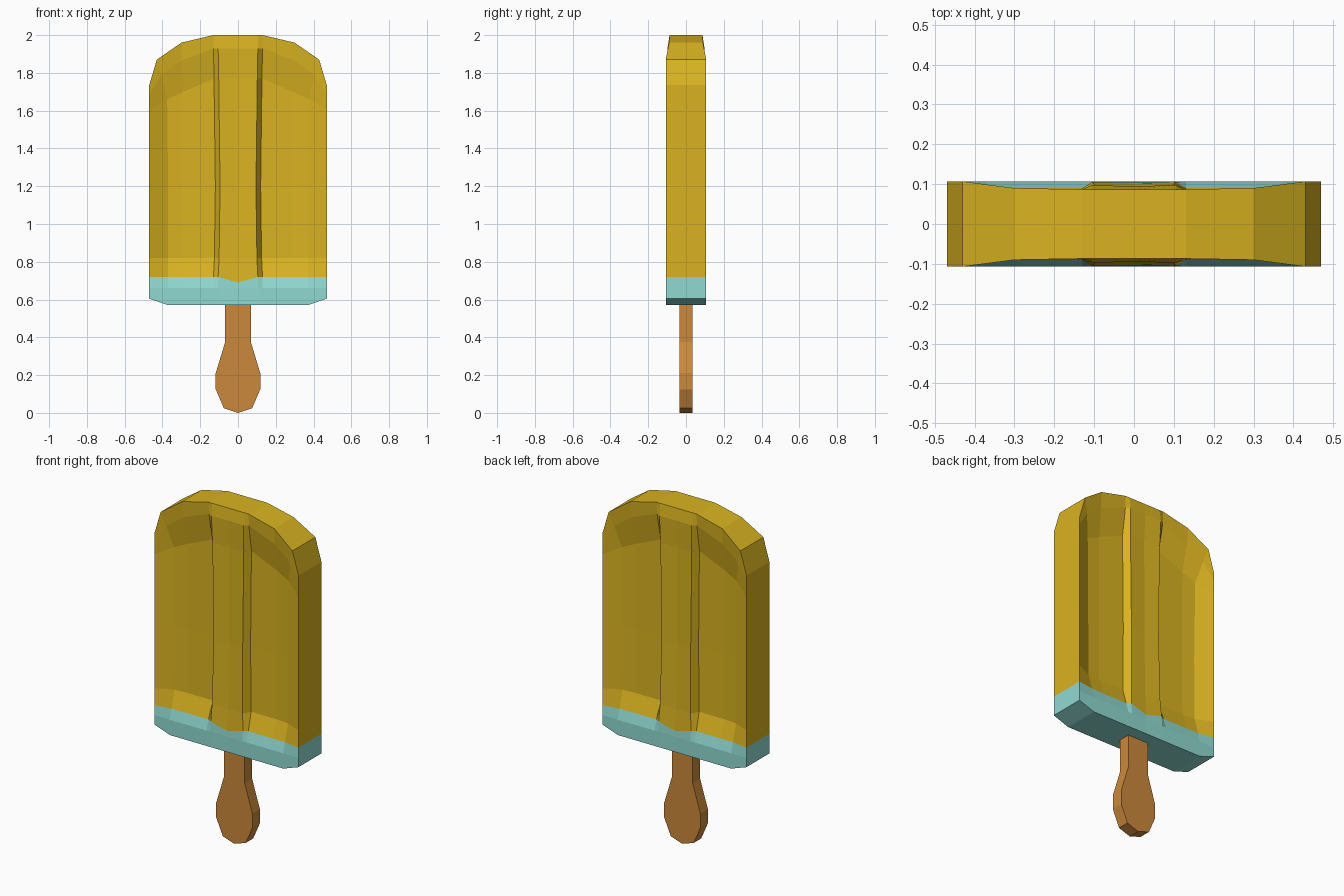
import bpy, bmesh

if "Cube" in bpy.data.objects:
    bpy.data.objects.remove(bpy.data.objects["Cube"])

def material(name, rgb):
    m = bpy.data.materials.new(name)
    m.diffuse_color = (*rgb, 1)
    m.use_nodes = True
    m.node_tree.nodes["Principled BSDF"].inputs["Base Color"].default_value = m.diffuse_color
    return m

yellow = material("yellow_ice", (0.70, 0.45, 0.015))
mint = material("mint_ice", (0.28, 0.70, 0.64))
wood = material("wood", (0.60, 0.25, 0.045))

def finish(bm, name, mats):
    bmesh.ops.recalc_face_normals(bm, faces=bm.faces)
    me = bpy.data.meshes.new(name)
    bm.to_mesh(me)
    bm.free()
    for m in mats:
        me.materials.append(m)
    ob = bpy.data.objects.new(name, me)
    bpy.context.collection.objects.link(ob)
    return ob

# Ice bar: half-columns from centre to side, each a list of (x, z, depth) from top to bottom
columns = [
    # rib centre
    [(0, 2.0, .087), (0, 1.93, .094), (0, 1.77, .085), (0, 1.2, .086),
     (0, .82, .093), (0, .69, .102), (0, .66, .105), (0, .57, .107)],
    # rib edge
    [(.105, 2.0, .087), (.105, 1.93, .098), (.102, 1.77, .092), (.095, 1.2, .092),
     (.10, .82, .099), (.105, .72, .105), (.105, .66, .107), (.105, .57, .107)],
    # panel beside the rib
    [(.13, 2.0, .087), (.13, 1.93, .084), (.127, 1.77, .056), (.12, 1.2, .054),
     (.125, .82, .056), (.13, .72, .09), (.13, .66, .107), (.13, .57, .107)],
    # panel middle
    [(.30, 1.96, .09), (.30, 1.865, .084), (.29, 1.70, .056), (.29, 1.2, .054),
     (.29, .82, .056), (.29, .72, .09), (.29, .66, .107), (.29, .57, .107)],
    # panel outer edge
    [(.43, 1.87, .107), (.405, 1.79, .092), (.375, 1.66, .062), (.37, 1.2, .06),
     (.37, .82, .062), (.37, .72, .092), (.37, .66, .107), (.37, .57, .107)],
    # bar side
    [(.47, 1.735, .107), (.47, 1.69, .107), (.47, 1.61, .107), (.47, 1.2, .107),
     (.47, .82, .107), (.47, .72, .107), (.47, .66, .107), (.47, .605, .107)],
]
full = [[(-x, z, y) for x, z, y in c] for c in columns[:0:-1]] + columns
COLOUR_ROW = 5

bm = bmesh.new()
front = [[bm.verts.new((x, -y, z)) for x, z, y in c] for c in full]
back = [[bm.verts.new((x, y, z)) for x, z, y in c] for c in full]
nc, nr = len(full), len(full[0])

def face(verts, row):
    bm.faces.new(verts).material_index = int(row >= COLOUR_ROW)

for i in range(nc - 1):
    for r in range(nr - 1):
        for g in (front, back):
            face((g[i][r], g[i+1][r], g[i+1][r+1], g[i][r+1]), r)
    for r in (0, nr - 1):      # top and bottom edges
        face((front[i][r], front[i+1][r], back[i+1][r], back[i][r]), r)
for i in (0, nc - 1):          # left and right edges
    for r in range(nr - 1):
        face((front[i][r], front[i][r+1], back[i][r+1], back[i][r]), r)
finish(bm, "ice_bar", (yellow, mint))

# Stick: mirrored outline, extruded through its thickness
half = [(.068, .62), (.068, .375), (.118, .21), (.118, .125), (.075, .025)]
outline = half + [(0, 0)] + [(-x, z) for x, z in reversed(half)]
bm = bmesh.new()
f = bm.faces.new([bm.verts.new((x, -.035, z)) for x, z in outline])
ext = bmesh.ops.extrude_face_region(bm, geom=[f], use_keep_orig=True)
bmesh.ops.translate(bm, vec=(0, .07, 0),
                    verts=[v for v in ext["geom"] if isinstance(v, bmesh.types.BMVert)])
finish(bm, "stick", (wood,))
